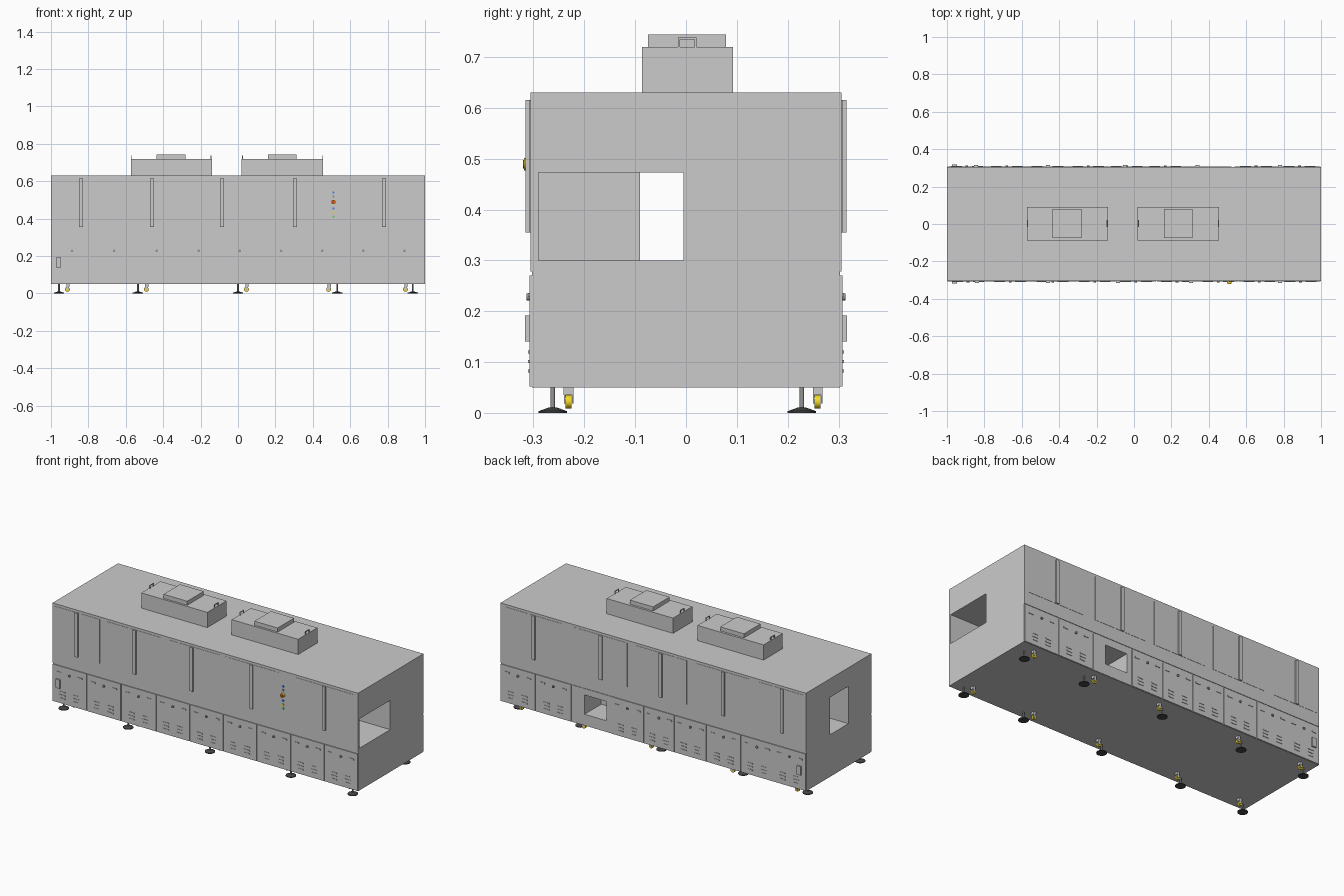
import bpy, bmesh, math
from mathutils import Matrix, Vector

if "Cube" in bpy.data.objects:
    bpy.data.objects.remove(bpy.data.objects["Cube"])


def material(name, rgb):
    m = bpy.data.materials.new(name)
    m.diffuse_color = (*rgb, 1)
    m.use_nodes = True
    m.node_tree.nodes["Principled BSDF"].inputs["Base Color"].default_value = m.diffuse_color
    return m


GLASS = material("tinted_glass", (0.55, 0.55, 0.55))
DARK = material("dark_rubber", (0.06, 0.06, 0.06))
METAL = material("lock_metal", (0.3, 0.3, 0.3))
YELLOW = material("yellow", (0.9, 0.7, 0.02))
RED = material("red", (0.8, 0.05, 0.03))
BLUE = material("blue", (0.05, 0.2, 0.9))
GREEN = material("green", (0.1, 0.7, 0.15))


def finish(name, bm, mat=None):
    me = bpy.data.meshes.new(name)
    bmesh.ops.recalc_face_normals(bm, faces=bm.faces)
    bm.to_mesh(me)
    bm.free()
    ob = bpy.data.objects.new(name, me)
    bpy.context.collection.objects.link(ob)
    if mat:
        me.materials.append(mat)
    return ob


def add_box(bm, x0, x1, y0, y1, z0, z1):
    m = Matrix.Translation(((x0 + x1) / 2, (y0 + y1) / 2, (z0 + z1) / 2))
    m = m @ Matrix.Diagonal((abs(x1 - x0), abs(y1 - y0), abs(z1 - z0), 1))
    bmesh.ops.create_cube(bm, size=1, matrix=m)


def add_cyl(bm, c, r, depth, axis='Z', r2=None, seg=20):
    rot = Matrix.Rotation(math.pi / 2, 4, 'X') if axis == 'Y' else Matrix()
    bmesh.ops.create_cone(bm, cap_ends=True, segments=seg, radius1=r,
                          radius2=r if r2 is None else r2, depth=depth,
                          matrix=Matrix.Translation(c) @ rot)


def boxes(name, dims, mat=None):
    bm = bmesh.new()
    for d in dims:
        add_box(bm, *d)
    return finish(name, bm, mat)


def cylinders(name, items, mat=None):
    bm = bmesh.new()
    for it in items:
        add_cyl(bm, *it)
    ob = finish(name, bm, mat)
    bpy.context.view_layer.objects.active = ob
    ob.select_set(True)
    bpy.ops.object.shade_smooth_by_angle()
    ob.select_set(False)
    return ob


def cut(ob, dims):
    cutter = boxes("cutter", [dims])
    cutter.hide_render = True
    mod = ob.modifiers.new("opening", 'BOOLEAN')
    mod.operation, mod.solver, mod.object = 'DIFFERENCE', 'EXACT', cutter
    bpy.context.view_layer.objects.active = ob
    bpy.ops.object.modifier_apply(modifier=mod.name)
    bpy.data.objects.remove(cutter)


# Cabinet with a conveyor tunnel between the two ends and a pocket at the back
cabinet = boxes("cabinet", [(-1, 1, -0.303, 0.303, 0.05, 0.63)])
cut(cabinet, (-0.02, 1.1, -0.29, -0.005, 0.30, 0.473))
cut(cabinet, (-1.1, 0.02, -0.09, 0.08, 0.299, 0.52))
cut(cabinet, (0.305, 0.45, 0.15, 0.4, 0.118, 0.232))

# Per-side layout: s is the outward y direction
SIDES = {
    "front": dict(
        s=-1,
        windows=[(-.985, -.69, -.84), (-.64, -.29, -.46), (-.24, .10, -.085),
                 (.13, .48, .305), (.595, .97, .78)],
        doors=[-1, -.775, -.55, -.32, -.1, .12, .34, .56, .78, 1]),
    "back": dict(
        s=1,
        windows=[(.60, .97, .78), (.17, .52, .34), (-.22, .12, -.05),
                 (-.63, -.28, -.46), (-.985, -.69, -.845)],
        doors=[-1, -.574, -.35, -.14, .062, .272, None, .534, .77, 1]),
}

for side, d in SIDES.items():
    s = d["s"]

    def y(v):
        return s * v

    # Upper skin, glass panes and vertical door handles
    boxes(side + "_upper_skin", [(-1, 1, y(.30), y(.306), .278, .63)])
    boxes(side + "_windows", [(a, b, y(.304), y(.3075), .355, .615) for a, b, c in d["windows"]], GLASS)
    boxes(side + "_window_handles", [(c - .01, c + .01, y(.305), y(.316), .355, .615)
                                     for a, b, c in d["windows"]])
    # Lower doors with louvres, latches and locks
    panels, slots, latches, locks = [], [], [], []
    for a, b in zip(d["doors"], d["doors"][1:]):
        if a is None or b is None:
            continue
        panels.append((a + .002, b - .002, y(.30), y(.308), .052, .27))
        spans = [(a, b)] if b - a < .3 else [(a, (a + b) / 2), ((a + b) / 2, b)]
        for p, q in spans:
            m = (p + q) / 2
            for k in (-1, 1):
                u = m + k * .045
                slots += [(u - .018, u + .018, y(.306), y(.3105), z - .003, z + .003)
                          for z in (.082, .101, .12)]
                v = m + k * .07
                latches.append((v - .015, v + .015, y(.306), y(.311), .228, .236))
            locks.append(((m, y(.309), .228), .007, .010, 'Y'))
    boxes(side + "_lower_doors", panels)
    boxes(side + "_louvres", slots)
    boxes(side + "_latches", latches)
    cylinders(side + "_locks", locks, METAL)
    # Mains switch box near the left corner
    boxes(side + "_switch_box", [(-.972, -.945, y(.306), y(.317), .14, .192)])

# Surround of the back pocket
boxes("pocket_frame", [(.274, .305, .30, .306, .052, .27), (.45, .532, .30, .306, .052, .27),
                       (.305, .45, .30, .306, .232, .27), (.305, .45, .30, .306, .052, .118)])

# Control buttons and emergency stop
for i, (z, mat) in enumerate([(.54, BLUE), (.518, METAL), (.455, BLUE), (.432, YELLOW), (.41, GREEN)]):
    cylinders(f"button_{i + 1}", [((.51, -.308, z), .006, .006, 'Y')], mat)
cylinders("emergency_stop_base", [((.51, -.312, .489), .012, .014, 'Y')], YELLOW)
cylinders("emergency_stop_knob", [((.51, -.3185, .489), .008, .005, 'Y')], RED)

# Roof exhaust units with raised lids and end handles
for i, (a, b, c, e) in enumerate([(-.572, -.14, -.435, -.28), (.02, .455, .16, .312)]):
    boxes(f"roof_unit_{i + 1}", [(a, b, -.087, .092, .63, .72)])
    boxes(f"roof_lid_{i + 1}", [(c, e, -.075, .079, .72, .744)])
    loops = []
    for x in (a + .002, b - .006):
        loops += [(x, x + .004, -.016, -.012, .72, .738), (x, x + .004, .017, .021, .72, .738),
                  (x, x + .004, -.016, .021, .734, .738)]
    boxes(f"roof_handles_{i + 1}", loops)

# Levelling feet and castors, five on each long side
FEET = (-.957, -.535, 0, .53, .935)
CASTORS = (-.912, -.49, .045, .485, .895)
pads, rods, wheels, forks, stems = [], [], [], [], []
for fy, cy in ((-.262, -.231), (.228, .259)):
    for x in FEET:
        pads += [((x, fy, .002), .028, .004), ((x, fy, .0075), .026, .007, 'Z', .007)]
        rods.append(((x, fy, .03), .0045, .042))
    for x in CASTORS:
        wheels.append(((x, cy, .022), .013, .012, 'Y'))
        forks += [(x - .004, x + .009, cy + k - .0015, cy + k + .0015, .018, .037) for k in (-.0078, .0078)]
        forks.append((x - .006, x + .011, cy - .0095, cy + .0095, .035, .05))
cylinders("foot_pads", pads, DARK)
cylinders("foot_rods", rods, METAL)
cylinders("castor_wheels", wheels, YELLOW)
boxes("castor_forks", forks)
